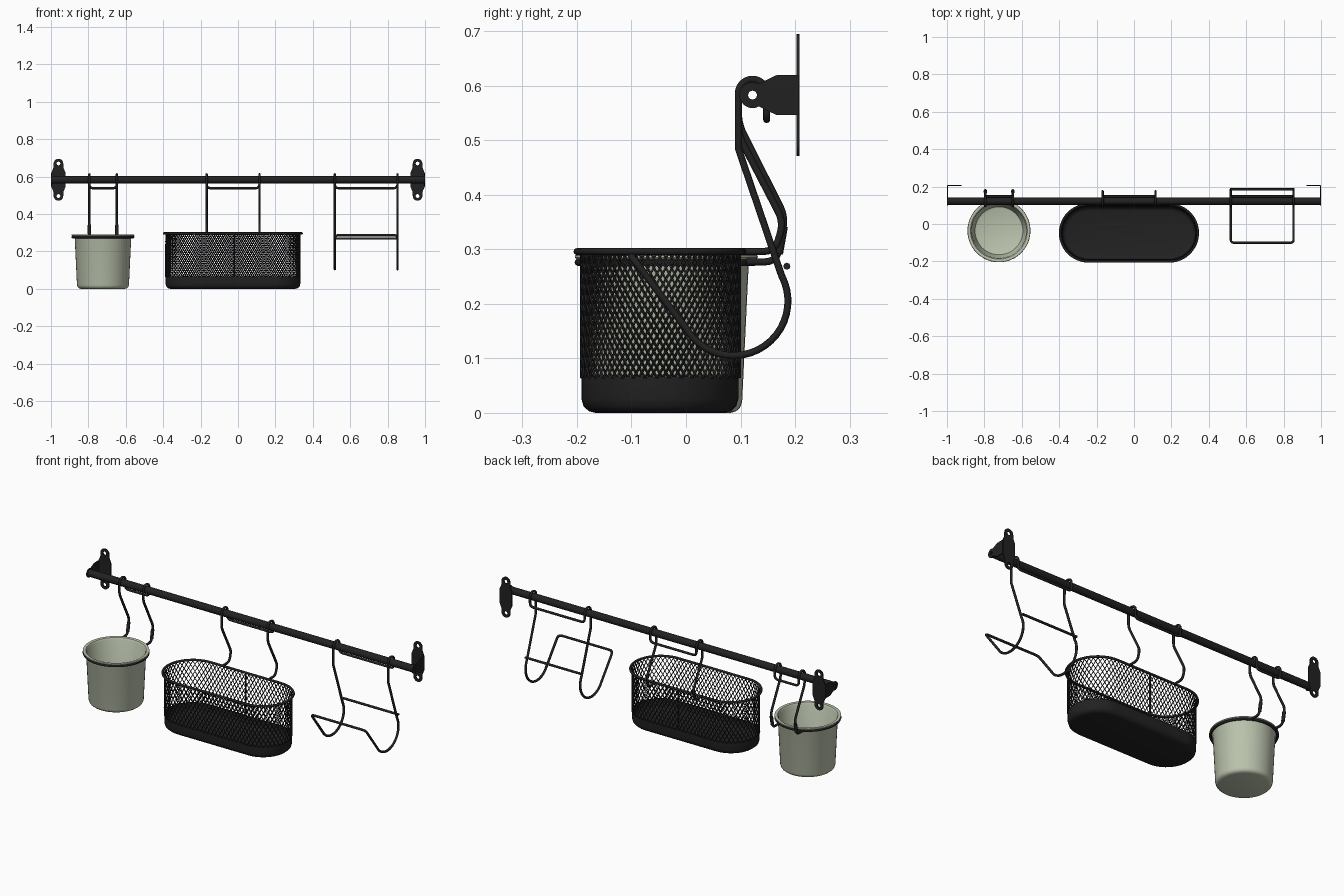
import bpy, bmesh, math
from mathutils import Vector

if "Cube" in bpy.data.objects:
    bpy.data.objects.remove(bpy.data.objects["Cube"])


def material(name, col):
    m = bpy.data.materials.new(name)
    m.diffuse_color = (*col, 1)
    m.use_nodes = True
    m.node_tree.nodes["Principled BSDF"].inputs["Base Color"].default_value = m.diffuse_color
    return m


BLACK = material("matt black", (0.0155, 0.0155, 0.0155))
SAGE = material("sage green", (0.50, 0.55, 0.42))
WIRE = 0.0065
RAIL_Y, RAIL_Z = 0.122, 0.583


def finish(ob, mat, angle=40):
    """Turn the object into a smooth mesh with one material."""
    bpy.ops.object.select_all(action='DESELECT')
    ob.select_set(True)
    bpy.context.view_layer.objects.active = ob
    if ob.type == 'CURVE':
        bpy.ops.object.convert(target='MESH')
        ob = bpy.context.object
    ob.data.materials.clear()
    ob.data.materials.append(mat)
    bpy.ops.object.shade_smooth_by_angle(angle=math.radians(angle))
    return ob


def wires(name, paths, r=WIRE, cyclic=False, res=2, mat=BLACK):
    """Round bars along one or more point paths."""
    cu = bpy.data.curves.new(name, 'CURVE')
    cu.dimensions = '3D'
    cu.bevel_depth, cu.bevel_resolution, cu.use_fill_caps = r, res, True
    for path in paths:
        sp = cu.splines.new('POLY')
        sp.points.add(len(path) - 1)
        for p, co in zip(sp.points, path):
            p.co = (*co, 1)
        sp.use_cyclic_u = cyclic
    ob = bpy.data.objects.new(name, cu)
    bpy.context.collection.objects.link(ob)
    return finish(ob, mat, 60)


def rounded(pts, r=0.02, cyclic=False):
    """Replace path corners by short curves."""
    pts = [Vector(p) for p in pts]
    n, out = len(pts), []
    for i, p in enumerate(pts):
        if not cyclic and i in (0, n - 1):
            out.append(p)
            continue
        a, b = pts[i - 1] - p, pts[(i + 1) % n] - p
        if a.angle(b) > math.radians(160):
            out.append(p)
            continue
        s = p + a.normalized() * min(r, a.length * 0.45)
        e = p + b.normalized() * min(r, b.length * 0.45)
        for k in range(6):
            t = k / 5
            out.append(s * (1 - t) ** 2 + p * 2 * t * (1 - t) + e * t * t)
    return out


def arc(cx, cy, r, a0, a1, n):
    return [(cx + r * math.cos(math.radians(a0 + (a1 - a0) * i / n)),
             cy + r * math.sin(math.radians(a0 + (a1 - a0) * i / n))) for i in range(n + 1)]


def stadium(c, half, r, z, n=24):
    """Long round outline: half = half length of the straight side."""
    right = arc(c[0] + half, c[1], r, -90, 90, n)
    left = arc(c[0] - half, c[1], r, 90, 270, n)
    pts = right + left if half else right[:-1] + left[:-1]
    return [(x, y, z) for x, y in pts]


def loft(name, c, half, layers, mat):
    """Skin outlines of given (radius, z) and cap both ends."""
    bm = bmesh.new()
    rings = [[bm.verts.new(p) for p in stadium(c, half, r, z)] for r, z in layers]
    for a, b in zip(rings, rings[1:]):
        for i in range(len(a)):
            j = (i + 1) % len(a)
            bm.faces.new((a[i], a[j], b[j], b[i]))
    bm.faces.new(rings[0][::-1])
    bm.faces.new(rings[-1])
    bmesh.ops.recalc_face_normals(bm, faces=bm.faces)
    me = bpy.data.meshes.new(name)
    bm.to_mesh(me)
    bm.free()
    ob = bpy.data.objects.new(name, me)
    bpy.context.collection.objects.link(ob)
    return finish(ob, mat)


def plate(name, outlines, thick, loc, rot):
    """Flat sheet with holes from 2D outlines."""
    cu = bpy.data.curves.new(name, 'CURVE')
    cu.dimensions, cu.fill_mode, cu.extrude = '2D', 'BOTH', thick / 2
    for pts in outlines:
        sp = cu.splines.new('POLY')
        sp.points.add(len(pts) - 1)
        for p, co in zip(sp.points, pts):
            p.co = (co[0], co[1], 0, 1)
        sp.use_cyclic_u = True
    ob = bpy.data.objects.new(name, cu)
    bpy.context.collection.objects.link(ob)
    ob.location, ob.rotation_euler = loc, rot
    return finish(ob, BLACK, 30)


# Rail: hollow tube closed by bracket flanges at both ends
rail = wires("rail", [[(-0.997, RAIL_Y, RAIL_Z), (0.997, RAIL_Y, RAIL_Z)]], 0.0195, res=6)
bm = bmesh.new()
bm.from_mesh(rail.data)
bmesh.ops.delete(bm, geom=[f for f in bm.faces if abs(f.normal.x) > 0.9], context='FACES')
bm.to_mesh(rail.data)
bm.free()

# Wall brackets: eared back plate and side flange
half_plate = [(0.037, -0.04), (0.037, 0.04), (0.026, 0.066)] + arc(0, 0.086, 0.026, 0, 180, 10) \
    + [(-0.026, 0.066), (-0.037, 0.04)]
back = half_plate[1:] + [(-x, -y) for x, y in half_plate[1:]]
holes = [arc(0, s * 0.087, 0.01, 0, 345, 23) for s in (1, -1)]
flange = arc(0, 0, 0.024, 60, 300, 16) + [(0.03, -0.03), (0.045, -0.037), (0.084, -0.037),
                                         (0.084, 0.037), (0.045, 0.037), (0.03, 0.03)]
for side, s in (("left", -1), ("right", 1)):
    plate(side + "_bracket_plate", [back] + holes, 0.006, (s * 0.96, 0.2055, RAIL_Z),
          (math.pi / 2, 0, 0))
    plate(side + "_bracket_flange", [flange, arc(0, 0, 0.008, 0, 345, 23)], 0.006,
          (s * 0.997, RAIL_Y, RAIL_Z), (math.pi / 2, 0, math.pi / 2))


def hanger(name, x1, x2, down, cyclic=False):
    """Two hooks over the rail joined by a bar behind it; down = (y, z) path in front."""
    prof = [(0.148, 0.538)] + arc(RAIL_Y, RAIL_Z + 0.003, 0.026, 0, 180, 12) + down
    pts = [(x1, y, z) for y, z in prof[::-1]] + [(x2, y, z) for y, z in prof]
    wires(name, [rounded(pts, 0.022, cyclic)], cyclic=cyclic)


# Pot with rolled rim, its wire ring and hanger
POT = (-0.722, -0.036)
loft("pot", POT, 0, [(0.118, 0), (0.128, 0.003), (0.135, 0.009), (0.139, 0.02), (0.151, 0.272),
                     (0.154, 0.279), (0.164, 0.281), (0.168, 0.285), (0.167, 0.289),
                     (0.161, 0.291), (0.152, 0.288), (0.146, 0.278), (0.133, 0.025),
                     (0.128, 0.012), (0.118, 0.008)], SAGE)
wires("pot_ring", [stadium(POT, 0, 0.162, 0.276)], cyclic=True)
hanger("pot_hanger", -0.795, -0.648,
       [(0.096, 0.53), (0.182, 0.36), (0.166, 0.277), (0.107, 0.277)])
wires("pot_hanger_sleeves", [[(x, 0.178, 0.342), (x, 0.169, 0.292)] for x in (-0.795, -0.648)], 0.009)

# Basket: solid tray, rim, diamond mesh wall, back seam
BASKET, HALF, R = (-0.027, -0.048), 0.216, 0.144
loft("basket_tray", BASKET, HALF, [(R - 0.026, 0), (R - 0.014, 0.003), (R - 0.004, 0.012),
                                   (R, 0.026), (R, 0.067), (R - 0.005, 0.067),
                                   (R - 0.005, 0.026), (R - 0.014, 0.012), (R - 0.026, 0.008)], BLACK)
wires("basket_rim", [stadium(BASKET, HALF, R + 0.008, 0.296)], cyclic=True)


def wall_point(s, z):
    """Point on the basket wall at distance s around it."""
    turn, side = math.pi * R, 2 * HALF
    s %= 2 * (turn + side)
    flip = 1
    if s >= turn + side:
        s, flip = s - turn - side, -1
    if s < turn:
        a = s / R - math.pi / 2
        x, y = HALF + R * math.cos(a), R * math.sin(a)
    else:
        x, y = HALF - (s - turn), R
    return (BASKET[0] + flip * x, BASKET[1] + flip * y, z)


COLS, ROWS, Z0, Z1 = 80, 6, 0.064, 0.294
step = 2 * (math.pi * R + 2 * HALF) / COLS
strands = [[wall_point((i + d * k / 2) * step, Z0 + (Z1 - Z0) * k / (2 * ROWS))
            for k in range(2 * ROWS + 1)] for i in range(COLS) for d in (1, -1)]
wires("basket_mesh", strands, 0.0025, res=0)
wires("basket_seam", [[(-0.02, BASKET[1] + R, Z0), (-0.02, BASKET[1] + R, Z1)]], 0.0045)
hanger("basket_hanger", -0.168, 0.115,
       [(0.096, 0.51), (0.179, 0.35), (0.163, 0.296), (0.104, 0.296)])

# Open wire holder: one closed wire with curved cradle, plus a rear bar
hanger("wire_holder", 0.518, 0.853,
       [(0.096, 0.485)] + arc(0.087, 0.205, 0.1, 28, -138, 20) + [(-0.1, 0.287)], cyclic=True)
wires("wire_holder_back_bar", [[(0.515, 0.185, 0.269), (0.856, 0.185, 0.269)]])
